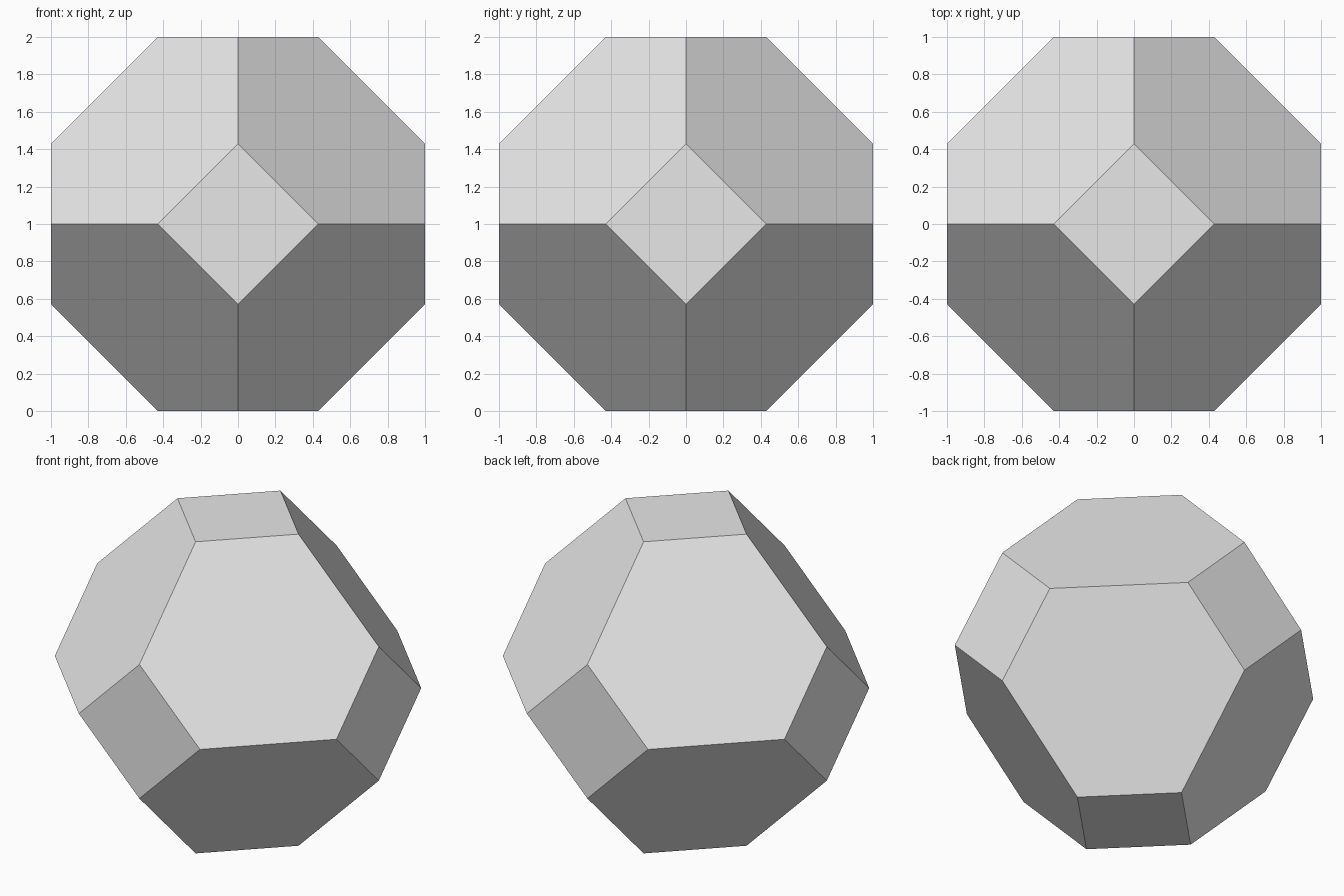
import bpy, bmesh
from mathutils import Vector

cube = bpy.data.objects.get("Cube")
if cube:
    bpy.data.objects.remove(cube, do_unlink=True)

CORNER_SUM = 1.43  # |x| + |y| + |z| on the large six-sided faces

# Plain grey material
grey = bpy.data.materials.new("plain_grey")
grey.use_nodes = True
colour = (0.8, 0.8, 0.8, 1.0)
grey.diffuse_color = colour
grey.node_tree.nodes["Principled BSDF"].inputs["Base Color"].default_value = colour

# Solid: a cube with its eight corners sliced off until the cuts meet
bm = bmesh.new()
bmesh.ops.create_cube(bm, size=2)
for x in (-1, 1):
    for y in (-1, 1):
        for z in (-1, 1):
            normal = Vector((x, y, z))
            bmesh.ops.bisect_plane(
                bm, geom=bm.verts[:] + bm.edges[:] + bm.faces[:], dist=1e-5,
                plane_co=normal * CORNER_SUM / 3, plane_no=normal, clear_outer=True)
            bmesh.ops.holes_fill(bm, edges=bm.edges[:], sides=0)
bmesh.ops.recalc_face_normals(bm, faces=bm.faces[:])

mesh = bpy.data.meshes.new("faceted_solid")
bm.to_mesh(mesh)
bm.free()
mesh.materials.append(grey)
solid = bpy.data.objects.new("faceted_solid", mesh)
solid.location.z = 1
bpy.context.collection.objects.link(solid)
